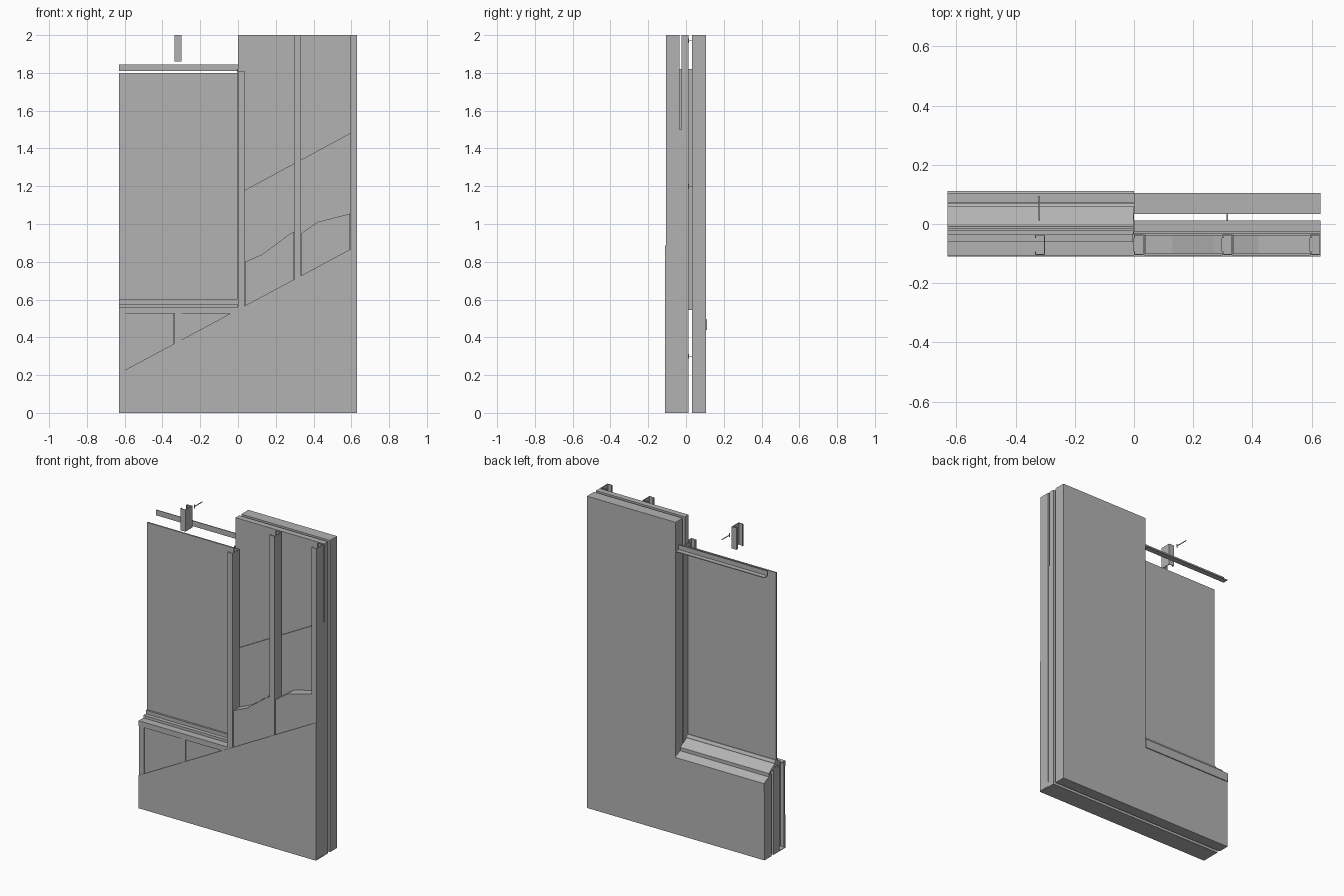
import bpy
import bmesh
from mathutils import Vector

cube = bpy.data.objects.get("Cube")
if cube:
    bpy.data.objects.remove(cube)

grey = bpy.data.materials.new("plain_grey")
grey.use_nodes = True
grey.diffuse_color = (0.45, 0.45, 0.45, 1)
grey.node_tree.nodes["Principled BSDF"].inputs["Base Color"].default_value = (0.45, 0.45, 0.45, 1)

LEFT, RIGHT = -0.63, 0.63
STUD_FRONT, STUD_BACK = -0.105, -0.035
STUD_W, SHEET = 0.035, 0.004


def prism(name, profile, axis, start, end):
    """Extrude a 2D outline along an axis; the outline uses the other two axes in order."""
    bm = bmesh.new()
    verts = []
    for p in profile:
        co = list(p)
        co.insert("xyz".index(axis), start)
        verts.append(bm.verts.new(co))
    face = bm.faces.new(verts)
    push = Vector([end - start if a == axis else 0 for a in "xyz"])
    extruded = bmesh.ops.extrude_face_region(bm, geom=[face])["geom"]
    bmesh.ops.translate(bm, vec=push, verts=[g for g in extruded if isinstance(g, bmesh.types.BMVert)])
    bmesh.ops.recalc_face_normals(bm, faces=bm.faces)
    mesh = bpy.data.meshes.new(name)
    bm.to_mesh(mesh)
    bm.free()
    mesh.materials.append(grey)
    obj = bpy.data.objects.new(name, mesh)
    bpy.context.collection.objects.link(obj)
    return obj


def box(name, x, y, z):
    return prism(name, [(x[0], y[0]), (x[1], y[0]), (x[1], y[1]), (x[0], y[1])], "z", *z)


def cut_line(x):
    """Height of the slanted cut through the lining board."""
    return 0.21 + 0.536 * (x - LEFT)


def stud(name, x, bottom, top):
    """Lipped channel with its web on the +x side."""
    r, f, b, t, lip = x + STUD_W, STUD_FRONT, STUD_BACK, SHEET, 0.012
    outline = [(x, f), (r, f), (r, b), (x, b), (x, b - lip), (x + t, b - lip),
               (x + t, b - t), (r - t, b - t), (r - t, f + t), (x + t, f + t),
               (x + t, f + lip), (x, f + lip)]
    prism(name, outline, "z", bottom, top)


def wall_layer(name, y, sill):
    """Layer that is full height beside the opening and low beneath it."""
    outline = [(LEFT, 0), (RIGHT, 0), (RIGHT, 2), (0, 2), (0, sill), (LEFT, sill)]
    prism(name, outline, "y", *y)


# Outer masonry and the sheathing behind the air gap
wall_layer("outer_masonry", (0.033, 0.105), 0.45)
wall_layer("sheathing_board", (-0.025, 0.0), 0.545)
wall_layer("outer_insulation_board", (0.0, 0.012), 0.545)

# Membrane with a slanted upper edge, between studs and sheathing
prism("membrane", [(LEFT, 0), (RIGHT, 0), (RIGHT, 1.5), (0, 1.16), (0, 0.545), (LEFT, 0.545)],
      "y", -0.034, -0.025)

# Lining board with a slanted cut
prism("lining_board", [(LEFT, 0), (RIGHT, 0), (RIGHT, cut_line(RIGHT)), (LEFT, cut_line(LEFT))],
      "y", -0.11, STUD_FRONT)

# Studs: short ones under the opening, tall ones beside it, an offcut above
for i, x in enumerate((LEFT, -0.335)):
    stud(f"short_stud_{i}", x, 0.006, 0.556)
stud("jack_stud", 0.0, 0.006, 1.81)
for i, x in enumerate((0.298, 0.595)):
    stud(f"tall_stud_{i}", x, 0.006, 2.0)
stud("upper_stud_offcut", -0.335, 1.86, 2.0)

# Floor track and sill track
for name, x_end, flat, rim in (("floor_track", RIGHT, 0.0, 0.035), ("sill_track", 0.0, 0.56, 0.525)):
    t = SHEET if rim > flat else -SHEET
    f, b = STUD_FRONT - 0.002, STUD_BACK + 0.001
    prism(name, [(f, flat), (b, flat), (b, rim), (b - 0.003, rim), (b - 0.003, flat + t),
                 (f + 0.003, flat + t), (f + 0.003, rim), (f, rim)], "x", LEFT, x_end)

# Cavity insulation
batts = [
    (-0.595, -0.338, [(-0.338, 0.54), (-0.595, 0.54)]),
    (-0.30, -0.002, [(-0.002, 0.54), (-0.30, 0.54)]),
    (0.037, 0.297, [(0.297, 0.96), (0.27, 0.945), (0.13, 0.84), (0.037, 0.80)]),
    (0.335, 0.594, [(0.594, 1.055), (0.42, 1.01), (0.335, 0.95)]),
]
for i, (x0, x1, top) in enumerate(batts):
    prism(f"insulation_batt_{i}", [(x0, 0.01), (x1, 0.01)] + top, "y", -0.099, -0.037)

# Window: pane, bottom frame and side closure
box("window_pane", (LEFT, -0.003), (-0.023, -0.013), (0.59, 1.80))
prism("window_bottom_frame", [(-0.06, 0.56), (0.0, 0.56), (0.0, 0.585), (-0.008, 0.60),
                              (-0.035, 0.60), (-0.035, 0.577), (-0.06, 0.577)], "x", LEFT, -0.003)
box("jamb_closure", (-0.004, 0.0), (-0.035, 0.033), (0.555, 1.82))

# Outer sills
prism("masonry_sill", [(0.033, 0.45), (0.105, 0.45), (0.105, 0.44), (0.111, 0.44),
                       (0.111, 0.495), (0.033, 0.53)], "x", LEFT, 0)
prism("sloped_window_sill", [(0.06, 0.518), (0.06, 0.54), (0.0, 0.58), (-0.012, 0.58),
                             (-0.012, 0.545), (0.033, 0.545)], "x", LEFT, -0.002)

# Lintel angle over the opening
prism("lintel_angle", [(0.070, 1.81), (0.105, 1.81), (0.105, 1.815), (0.075, 1.815),
                       (0.075, 1.845), (0.070, 1.845)], "x", LEFT, 0)

# Wall ties: a rod with a small fixing plate
for i, (x, z) in enumerate(((-0.32, 1.97), (-0.32, 0.30), (0.315, 0.30), (0.315, 1.20))):
    box(f"tie_rod_{i}", (x - 0.002, x + 0.002), (0.012, 0.095), (z - 0.002, z + 0.002))
    box(f"tie_plate_{i}", (x - 0.002, x + 0.002), (0.012, 0.016), (z - 0.012, z + 0.012))
